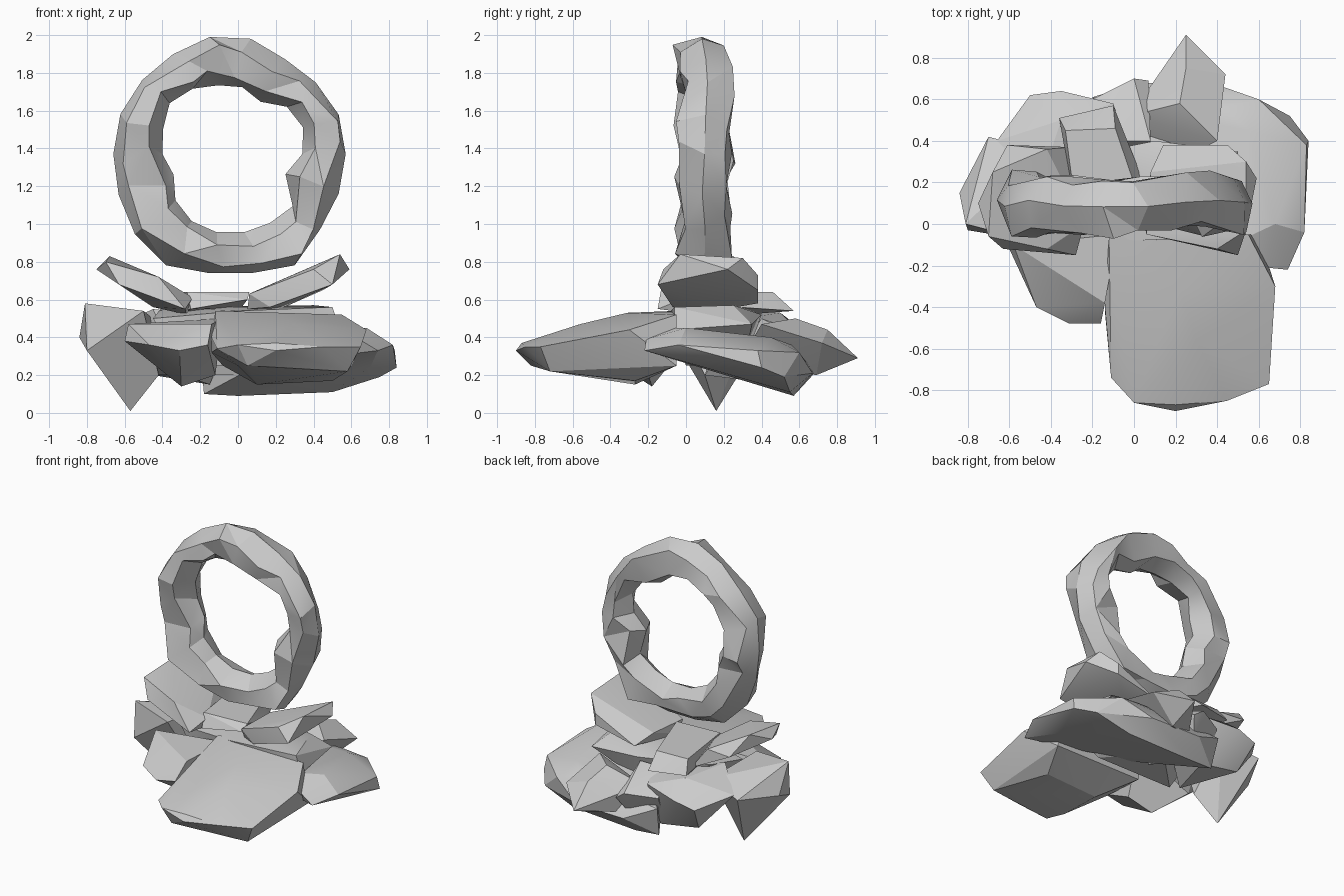
import bpy
import bmesh
import math
import random
from mathutils import Vector

random.seed(11)
UNIT = 0.01  # part points are written in hundredths of a unit

default_cube = bpy.data.objects.get("Cube")
if default_cube:
    bpy.data.objects.remove(default_cube, do_unlink=True)


def make_material(name, colour):
    material = bpy.data.materials.new(name)
    material.use_nodes = True
    material.diffuse_color = colour
    shader = material.node_tree.nodes["Principled BSDF"]
    shader.inputs["Base Color"].default_value = colour
    shader.inputs["Roughness"].default_value = 0.9
    return material


STONE = make_material("grey_stone", (0.6, 0.6, 0.6, 1))


def finish(name, bm):
    """Turn the bmesh into a named stone object with crisp facets."""
    bmesh.ops.recalc_face_normals(bm, faces=bm.faces[:])
    mesh = bpy.data.meshes.new(name)
    bm.to_mesh(mesh)
    bm.free()
    mesh.materials.append(STONE)
    stone_object = bpy.data.objects.new(name, mesh)
    bpy.context.collection.objects.link(stone_object)
    bpy.ops.object.select_all(action='DESELECT')
    stone_object.select_set(True)
    bpy.context.view_layer.objects.active = stone_object
    bpy.ops.object.shade_smooth_by_angle(angle=math.radians(22))
    return stone_object


def rock(name, corners):
    """Chiselled boulder: the convex hull of a few corner points."""
    bm = bmesh.new()
    for corner in corners:
        bm.verts.new(Vector(corner) * UNIT)
    hull = bmesh.ops.convex_hull(bm, input=bm.verts[:])
    unused = {item for key in ("geom_interior", "geom_unused")
              for item in hull[key] if isinstance(item, bmesh.types.BMVert)}
    bmesh.ops.delete(bm, geom=list(unused), context='VERTS')
    bmesh.ops.dissolve_limit(bm, angle_limit=math.radians(3),
                             verts=bm.verts[:], edges=bm.edges[:])
    return finish(name, bm)


def stone_ring(name, centre, outer_radii, inner_radii, depth, sides):
    """Upright rough ring: a jittered profile swept through uneven radii."""
    bm = bmesh.new()
    count = len(outer_radii)
    loops = []
    for station, (outer, inner) in enumerate(zip(outer_radii, inner_radii)):
        middle, half = (outer + inner) / 2, (outer - inner) / 2
        shift = random.uniform(-2, 2)
        loop = []
        for side in range(sides):
            turn = math.tau * side / sides
            # The outermost and innermost corners keep their place
            loose = abs(math.sin(turn))
            sweep = math.tau * (station + random.uniform(-0.4, 0.4) * loose) / count
            radius = middle + half * math.cos(turn) + random.uniform(-4, 4) * loose
            thickness = depth * random.uniform(0.8, 1.3)
            offset = Vector((radius * math.cos(sweep),
                             shift + thickness * math.sin(turn),
                             radius * math.sin(sweep)))
            loop.append(bm.verts.new((Vector(centre) + offset) * UNIT))
        loops.append(loop)
    for station, loop in enumerate(loops):
        following = loops[(station + 1) % count]
        for side in range(sides):
            after = (side + 1) % sides
            bm.faces.new((loop[side], loop[after],
                          following[after], following[side]))
    bmesh.ops.triangulate(bm, faces=bm.faces[:])
    return finish(name, bm)


# Upright ring, radii listed counter-clockwise from the +x side
stone_ring("stone_ring", centre=(-4, 10, 137),
           outer_radii=(61, 61, 59, 58, 62, 63, 61, 61, 62,
                        62, 63, 66, 68, 64, 64, 68, 62, 61),
           inner_radii=(38, 41, 39, 32, 36, 37, 40, 42, 38,
                        36, 32, 38, 41, 42, 42, 42, 43, 31),
           depth=14, sides=6)

# Large flat boulder at the front
rock("front_boulder", [
    (0, -86, 36), (20, -90, 33), (20, -87, 37), (45, -85, 35), (65, -77, 35),
    (68, -30, 44), (55, -5, 52), (-12, -5, 54), (-14, -40, 40), (-14, -42, 32),
    (-11, -74, 34), (22, -31, 53), (30, -56, 47), (5, -82, 25), (0, -70, 25),
    (58, -72, 22), (10, -27, 15), (50, -27, 17), (60, -5, 25), (-8, -5, 25)])

# Smaller boulder beside it
rock("front_side_boulder", [
    (-58, -10, 47), (-60, -12, 38), (-47, -40, 36), (-31, -48, 33),
    (-16, -48, 36), (-14, -38, 47), (-8, -5, 50), (-30, -18, 14),
    (-12, -20, 20), (-50, -5, 30)])

# Pointed boulder that reaches the ground on the right side
rock("right_spike", [
    (-81, 0, 58), (-84, 15, 40), (-80, -3, 33), (-57, 16, 1),
    (-70, 42, 43), (-42, 10, 20), (-50, -8, 54), (-45, 35, 50)])

# Sloping slab that runs from the left side under the back
rock("left_slab", [
    (43, 56, 36), (60, 60, 32), (84, 40, 24), (83, 38, 33), (82, -4, 36),
    (74, -22, 33), (64, -21, 39), (53, -7, 45), (68, 0, 45), (55, 45, 40),
    (50, 55, 11), (75, 52, 19), (10, 10, 25), (70, 10, 24), (0, 57, 9),
    (-18, 56, 10), (-20, 61, 31), (2, 68, 21), (40, 67, 21)])

# Boulders along the back
rock("back_spike", [
    (25, 91, 29), (44, 72, 37), (40, 40, 47), (-2, 52, 40), (7, 62, 35),
    (22, 58, 50), (25, 69, 20), (5, 60, 22), (20, 30, 30), (25, 75, 44)])
rock("back_right_boulder", [
    (-66, 40, 45), (-50, 62, 38), (-35, 64, 42), (-10, 58, 45), (0, 30, 50),
    (-35, 50, 53), (-45, 20, 55), (-45, 50, 20), (-15, 50, 15), (-30, 10, 20)])
rock("back_middle_boulder", [
    (-20, 60, 38), (0, 70, 40), (7, 69, 35), (8, 40, 50), (-15, 40, 50),
    (0, 60, 20), (-18, 50, 20), (5, 20, 20)])

# Core stones that carry the upper slabs
rock("core_stone", [
    (-45, 0, 50), (-40, 30, 56), (40, 25, 57), (50, -6, 56), (0, -8, 54),
    (10, 40, 52), (50, 35, 47), (54, -6, 44), (-30, 0, 25), (30, 0, 25),
    (0, 30, 25)])
rock("middle_slab", [
    (-36, 51, 55), (-12, 52, 56), (-9, 46, 64), (-33, 45, 64), (-27, 0, 64),
    (6, 2, 64), (5, -3, 60), (-25, -5, 55), (2, 27, 56), (-30, 30, 52),
    (-10, 57, 54)])

# Two tilted slabs cradling the ring
rock("upper_right_slab", [
    (-75, 10, 76), (-70, -6, 80), (-68, 25, 83), (-42, -12, 72),
    (-42, 36, 70), (-24, 0, 61), (-28, -15, 55), (-30, 37, 54),
    (-27, 10, 52), (-45, 5, 56), (-63, -12, 68), (-61, 38, 70)])
rock("upper_left_slab", [
    (5, 0, 55), (6, -5, 63), (40, -12, 76), (54, -3, 84), (54, 30, 82),
    (59, 22, 76), (50, -15, 68), (45, 38, 65), (45, 38, 73), (14, 38, 58),
    (20, 15, 54), (17, -7, 56), (8, 25, 64)])
